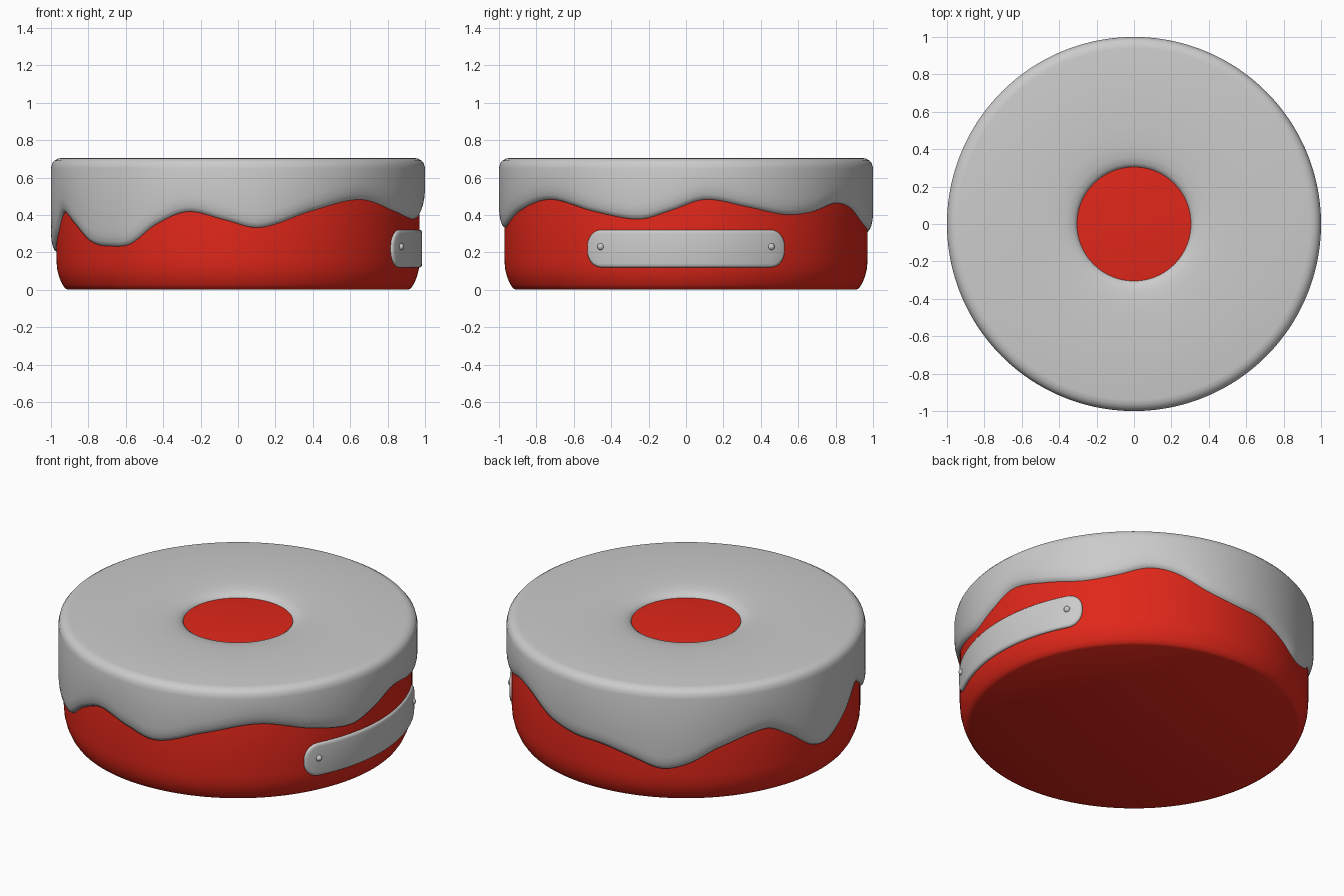
import bpy, bmesh
from math import sin, cos, pi, radians

if "Cube" in bpy.data.objects:
    bpy.data.objects.remove(bpy.data.objects["Cube"])

# height of the icing's dripping edge: (angle in degrees from +x, z)
DRIP = [(6, .48), (20, .44), (33, .40), (44, .415), (55, .46), (64, .44), (75, .36),
        (86, .32), (97, .305), (107, .26), (117, .205), (126, .24), (136, .33),
        (152, .405), (161, .335), (171, .22), (178, .205), (188, .29), (198, .41),
        (208, .34), (217, .25), (227, .23), (234, .245), (243, .345), (254, .415),
        (266, .37), (277, .33), (294, .42), (312, .48), (330, .415), (345, .375), (355, .42)]


def drip_height(deg):
    """Periodic smooth curve through the drip points."""
    n = len(DRIP)

    def p(i):
        a, z = DRIP[i % n]
        return a + 360 * (i // n), z
    deg = deg if deg >= DRIP[0][0] else deg + 360
    i = max(k for k in range(n) if DRIP[k][0] <= deg)
    (a0, z0), (a1, z1), (a2, z2), (a3, z3) = [p(i + k) for k in (-1, 0, 1, 2)]
    h = a2 - a1
    t = (deg - a1) / h
    m1, m2 = (z2 - z0) / (a2 - a0) * h, (z3 - z1) / (a3 - a1) * h
    return ((2*t**3 - 3*t*t + 1) * z1 + (t**3 - 2*t*t + t) * m1
            + (3*t*t - 2*t**3) * z2 + (t**3 - t*t) * m2)


def finish(bm, name, mat=None, angle=40):
    bmesh.ops.recalc_face_normals(bm, faces=bm.faces)
    me = bpy.data.meshes.new(name)
    bm.to_mesh(me)
    bm.free()
    ob = bpy.data.objects.new(name, me)
    bpy.context.collection.objects.link(ob)
    if mat:
        me.materials.append(mat)
    bpy.ops.object.select_all(action='DESELECT')
    ob.select_set(True)
    bpy.context.view_layer.objects.active = ob
    bpy.ops.object.shade_smooth_by_angle(angle=radians(angle))
    return ob


def bridge(bm, a, b):
    n = len(a)
    for i in range(n):
        bm.faces.new((a[i], a[(i + 1) % n], b[(i + 1) % n], b[i]))


def lathe(profile, segs, caps):
    """profile(angle in degrees) gives the (r, z) points at that angle."""
    bm = bmesh.new()
    cols = []
    for s in range(segs):
        d = 360 * s / segs
        cols.append([bm.verts.new((r * cos(radians(d)), r * sin(radians(d)), z))
                     for r, z in profile(d)])
    rings = list(zip(*cols))
    for a, b in zip(rings, rings[1:]):
        bridge(bm, a, b)
    if caps:
        bm.faces.new(rings[0])
        bm.faces.new(rings[-1])
    return bm


red = bpy.data.materials.new("red")
red.diffuse_color = (0.75, 0.02, 0.01, 1)
red.use_nodes = True
red.node_tree.nodes["Principled BSDF"].inputs["Base Color"].default_value = red.diffuse_color

# red body with a softened bottom edge
BODY = [(.91, 0), (.925, .008), (.94, .03), (.957, .07), (.967, .11), (.971, .16),
        (.971, .62), (.96, .65), (.93, .665)]
finish(lathe(lambda d: BODY, 160, True), "body", red)

# icing: dips into the hole, rounds over the rim, ends in a wavy rounded edge
TOP = [(.30, .655), (.308, .672), (.325, .684), (.36, .694), (.42, .701), (.52, .705),
       (.94, .705), (.963, .701), (.982, .69), (.994, .675), (1, .65)]
EDGE = [(1, .085), (.997, .055), (.991, .028), (.982, .008), (.966, 0)]


def icing_profile(d):
    e = drip_height(d)
    return TOP + [(r, e + z) for r, z in EDGE]


finish(lathe(icing_profile, 240, False), "icing", angle=60)

# curved side plate: a rounded rectangle wrapped round the body
L, H, CORNER, ZC = .572, .10, .088, .22   # half length as arc in radians, half height


def plate_outline(inset):
    half, h, c = L - inset, H - inset, CORNER - inset
    arc = [(half - c + c * sin(k * pi / 16), h - c + c * cos(k * pi / 16)) for k in range(9)]
    flat = [(half - c) * (k / 12 - 1) for k in range(1, 24)]
    top = [(-u, v) for u, v in reversed(arc)] + [(u, h) for u in flat] + arc
    return top, [(u, -v) for u, v in top]


bm = bmesh.new()
previous = None
for inset, radius in [(0, .955), (0, .974), (.003, .979), (.009, .983), (.02, .985)]:
    top, low = [[bm.verts.new((radius * cos(u), radius * sin(u), ZC + v)) for u, v in side]
                for side in plate_outline(inset)]
    ring = top + low[::-1]
    if previous:
        bridge(bm, previous, ring)
    previous = ring
for i in range(len(top) - 1):
    bm.faces.new((top[i], top[i + 1], low[i + 1], low[i]))
finish(bm, "side_plate", angle=50)

# rivets at both ends of the plate
for name, s in (("rivet_front", -1), ("rivet_back", 1)):
    bm = bmesh.new()
    bmesh.ops.create_uvsphere(bm, u_segments=20, v_segments=12, radius=.019)
    a = s * .483
    bmesh.ops.translate(bm, verts=bm.verts, vec=(.981 * cos(a), .981 * sin(a), ZC + .01))
    finish(bm, name)
